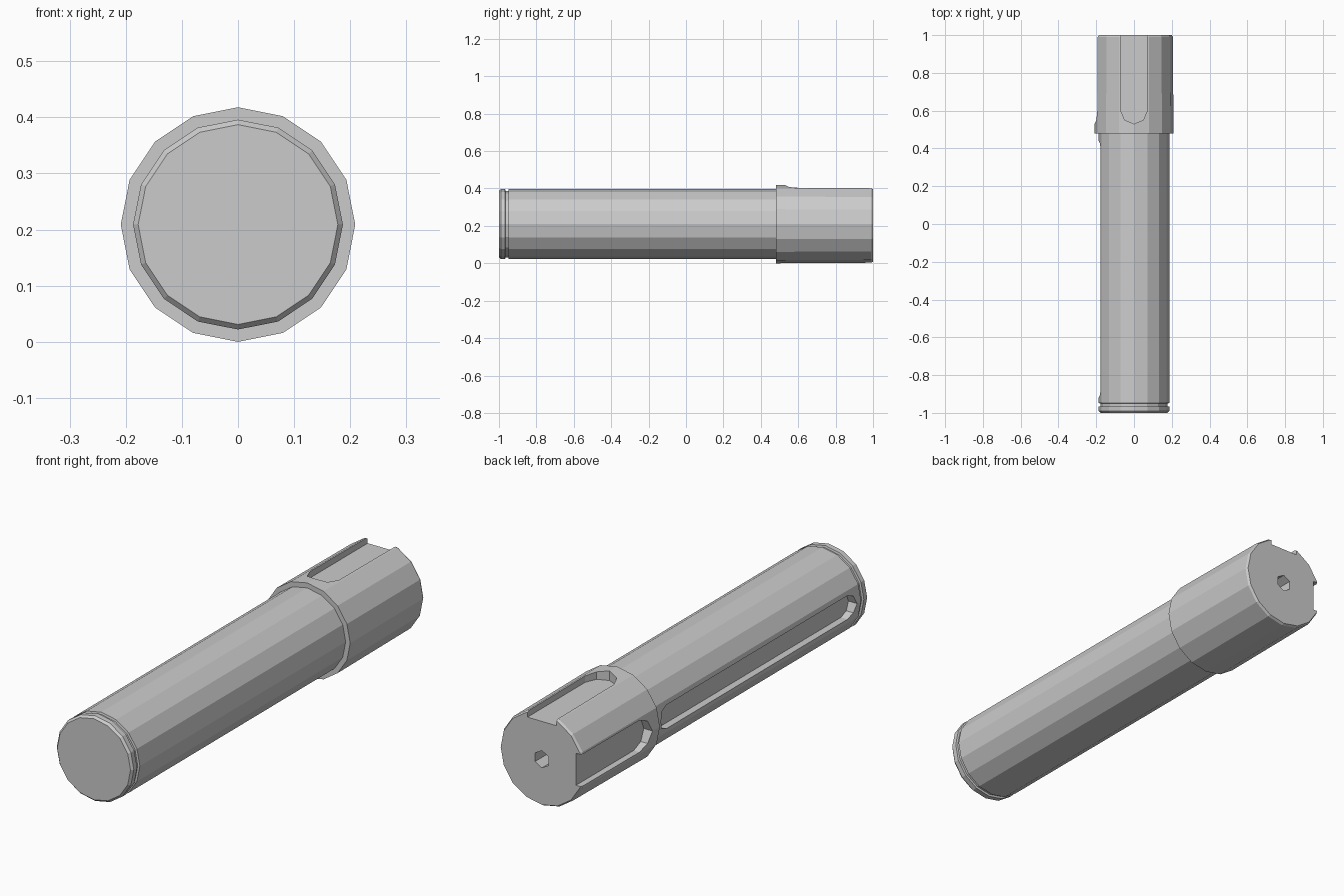
import bpy, bmesh, math
from mathutils import Matrix, Vector

if "Cube" in bpy.data.objects:
    bpy.data.objects.remove(bpy.data.objects["Cube"])

SIDES, CZ = 16, 0.209
axis = Matrix.Translation((0, 0, CZ))


def mesh_object(name, bm):
    bmesh.ops.recalc_face_normals(bm, faces=bm.faces)
    me = bpy.data.meshes.new(name)
    bm.to_mesh(me)
    bm.free()
    ob = bpy.data.objects.new(name, me)
    bpy.context.collection.objects.link(ob)
    return ob


def lathe_y(name, profile, sides):
    """Closed solid of revolution about the shaft axis; profile is (y, radius)."""
    bm = bmesh.new()
    rings = []
    for y, r in profile:
        rings.append([bm.verts.new(axis @ Vector((r * math.sin(2 * math.pi * i / sides), y,
                                                  r * math.cos(2 * math.pi * i / sides))))
                      for i in range(sides)])
    for a, b in zip(rings, rings[1:]):
        for i in range(sides):
            j = (i + 1) % sides
            bm.faces.new((a[i], a[j], b[j], b[i]))
    bm.faces.new(rings[0])
    bm.faces.new(rings[-1])
    return mesh_object(name, bm)


def keyway(name, y0, y1, half, floor, turn):
    """Round-ended slot cutter above the axis, turned about it."""
    pts = []
    for k in range(5):
        a = math.pi * k / 4
        pts.append((half * math.cos(a), y0 + half - half * math.sin(a)))
    for k in range(5):
        a = math.pi * k / 4
        pts.append((-half * math.cos(a), y1 - half + half * math.sin(a)))
    bm = bmesh.new()
    face = bm.faces.new([bm.verts.new((x, y, floor)) for x, y in pts])
    ext = bmesh.ops.extrude_face_region(bm, geom=[face])
    top = [v for v in ext["geom"] if isinstance(v, bmesh.types.BMVert)]
    bmesh.ops.translate(bm, verts=top, vec=(0, 0, 0.2))
    bm.transform(axis @ Matrix.Rotation(turn, 4, 'Y'))
    return mesh_object(name, bm)


# Stepped shaft with retaining groove at the front and thicker head at the back
shaft = lathe_y("stepped_shaft", [
    (-1.0, 0.178), (-0.99, 0.187), (-0.967, 0.187), (-0.965, 0.178),
    (-0.95, 0.178), (-0.948, 0.187), (0.48, 0.187), (0.48, 0.209),
    (0.99, 0.206), (1.0, 0.200)], SIDES)

# Keyways: head top, head left, long one on the left of the body; hex hole in the back end
left = -math.pi / 2
cutters = [
    keyway("head_top_keyway", 0.53, 1.2, 0.07, 0.166, 0),
    keyway("head_left_keyway", 0.53, 1.2, 0.07, 0.166, left),
    keyway("body_keyway", -0.92, 0.44, 0.052, 0.145, left),
    lathe_y("centre_hole", [(0.88, 0.038), (1.1, 0.038)], 6),
]
bpy.context.view_layer.objects.active = shaft
for c in cutters:
    c.hide_render = True
    mod = shaft.modifiers.new(c.name, 'BOOLEAN')
    mod.operation, mod.solver, mod.object = 'DIFFERENCE', 'EXACT', c
    bpy.ops.object.modifier_apply(modifier=mod.name)
    bpy.data.objects.remove(c)
